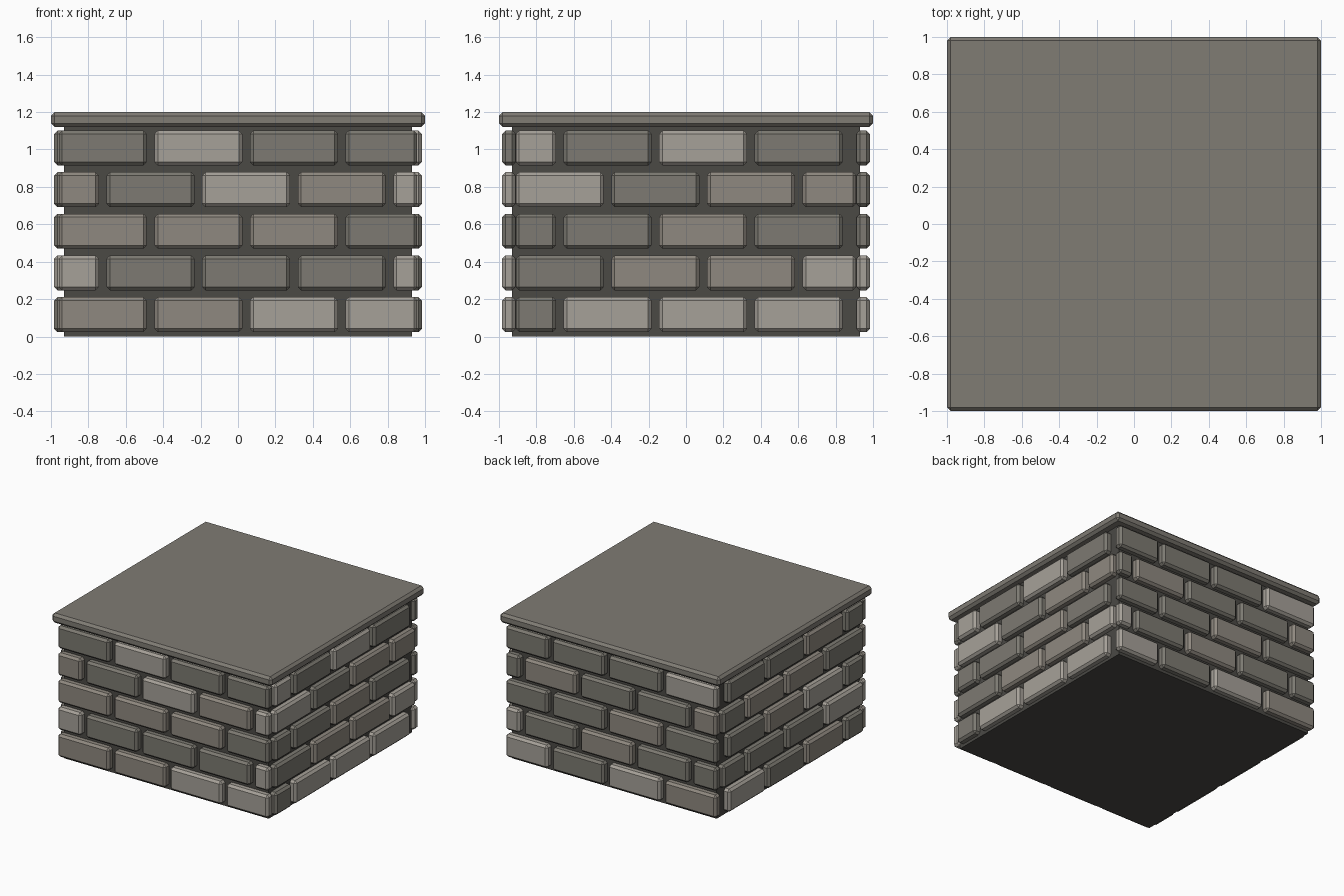
import bpy, bmesh, random
from mathutils import Vector

if "Cube" in bpy.data.objects:
    bpy.data.objects.remove(bpy.data.objects["Cube"])

random.seed(4)


def material(name, rgb):
    m = bpy.data.materials.new(name)
    m.diffuse_color = (*rgb, 1)
    m.use_nodes = True
    m.node_tree.nodes["Principled BSDF"].inputs["Base Color"].default_value = m.diffuse_color
    return m


STONE = {
    "D": material("stone_dark", (0.205, 0.195, 0.168)),
    "M": material("stone_mid", (0.275, 0.25, 0.215)),
    "L": material("stone_light", (0.38, 0.355, 0.315)),
}
MORTAR = material("mortar", (0.07, 0.067, 0.06))
CAP = material("cap_stone", (0.215, 0.2, 0.175))


def box(name, lo, hi, mat, bevel=0.0):
    """Axis-aligned box between two corners with a single-segment chamfer."""
    lo, hi = Vector(lo), Vector(hi)
    bm = bmesh.new()
    bmesh.ops.create_cube(bm, size=1)
    for v in bm.verts:
        v.co = (lo + hi) / 2 + v.co * (hi - lo)
    if bevel:
        bmesh.ops.bevel(bm, geom=bm.edges[:], offset=bevel, segments=1,
                        profile=0.5, affect='EDGES')
    bmesh.ops.recalc_face_normals(bm, faces=bm.faces[:])
    me = bpy.data.meshes.new(name)
    bm.to_mesh(me)
    bm.free()
    me.materials.append(mat)
    ob = bpy.data.objects.new(name, me)
    bpy.context.collection.objects.link(ob)
    return ob


# Mortar core and cap slab
box("mortar_core", (-0.93, -0.93, 0), (0.93, 0.93, 1.13), MORTAR)
box("cap_slab", (-1, -1, 1.12), (1, 1, 1.2), CAP, 0.02)

# Brick layout
PITCH, LENGTH, HEIGHT, ROW = 0.511, 0.47, 0.187, 0.2226
INNER, OUTER = 0.912, 0.983


def wall(name, axis, sign, half, shift, tones):
    """Running-bond wall; odd/even courses are staggered by half a brick."""
    for r in range(5):
        z = 0.024 + ROW * r
        start = -half - (PITCH / 2 if (r + shift) % 2 else 0)
        n = 0
        for k in range(5):
            a = max(start + PITCH * k, -half)
            b = min(start + PITCH * k + LENGTH, half)
            if b - a < 0.05:
                continue
            tone = tones[r][n] if tones else random.choice("DDML")
            n += 1
            d0, d1 = sorted((sign * INNER, sign * OUTER))
            if axis == 'x':
                lo, hi = (a, d0, z), (b, d1, z + HEIGHT)
            else:
                lo, hi = (d0, a, z), (d1, b, z + HEIGHT)
            box(f"{name}_brick_{r + 1}_{n}", lo, hi, STONE[tone], 0.018)


# Four walls, colours listed from the bottom course up
wall("front", 'x', -1, 0.958, 0, ["MMLL", "LDDDL", "MMMD", "MDLML", "DLDD"])
wall("back", 'x', 1, 0.958, 0, ["MLDL", "DDMDL", "DMDD", "MDDMD", "LDDD"])
wall("right", 'y', 1, 0.91, 1, ["DLLL", "DMML", "DDMD", "LDMM", "LDLD"])
wall("left", 'y', -1, 0.91, 1, None)
